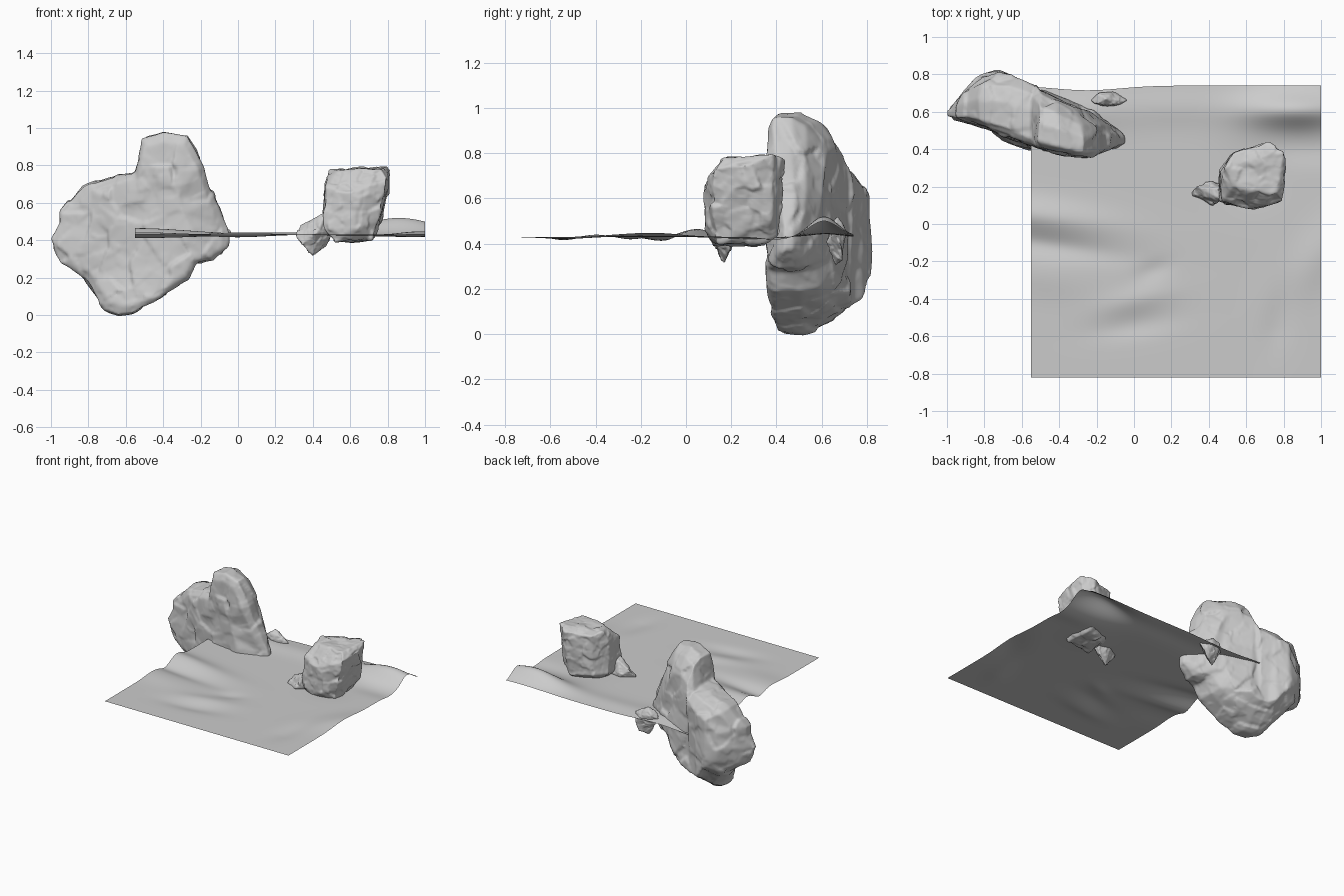
import bpy, bmesh, math
from mathutils import Vector, noise

if "Cube" in bpy.data.objects:
    bpy.data.objects.remove(bpy.data.objects["Cube"])


def lerp_table(table, x):
    """Piecewise linear lookup of rows (x, a, b)."""
    if x <= table[0][0]:
        return table[0][1:]
    for p, q in zip(table, table[1:]):
        if x <= q[0]:
            t = (x - p[0]) / (q[0] - p[0])
            return [a + (b - a) * t for a, b in zip(p[1:], q[1:])]
    return table[-1][1:]


def chip(p):
    """Tilted facet offset: every noise cell gets its own slope."""
    near = noise.voronoi(p)[1][0]
    tilt = noise.cell_vector(near * 3.7) - Vector((.5, .5, .5))
    return max(-.6, min(.6, (p - near).dot(tilt) * 1.6))


def finish_rock(name, bm, voxel, smooth, amp, scale):
    """Remesh a coarse block, cut irregular facets and soften the edges."""
    bmesh.ops.recalc_face_normals(bm, faces=bm.faces)
    me = bpy.data.meshes.new(name)
    bm.to_mesh(me)
    bm.free()
    ob = bpy.data.objects.new(name, me)
    bpy.context.collection.objects.link(ob)
    bpy.context.view_layer.objects.active = ob
    ob.select_set(True)
    m = ob.modifiers.new("remesh", 'REMESH')
    m.mode = 'VOXEL'
    m.voxel_size = voxel
    bpy.ops.object.modifier_apply(modifier="remesh")
    me = ob.data
    moved = []
    for v in me.vertices:
        p = v.co * scale
        d = chip(p) + noise.noise(p * .8) * .4 + chip(p * 2.1) * .3 - .1
        moved.append(v.co + v.normal * amp * d)
    for v, co in zip(me.vertices, moved):
        v.co = co
    s = ob.modifiers.new("soften", 'SMOOTH')
    s.factor = 0.5
    s.iterations = smooth
    bpy.ops.object.modifier_apply(modifier="soften")
    me.polygons.foreach_set("use_smooth", [True] * len(me.polygons))
    ob.select_set(False)
    return ob


def hull_rock(name, pts, voxel, smooth, amp, scale):
    bm = bmesh.new()
    for p in pts:
        bm.verts.new(p)
    bmesh.ops.convex_hull(bm, input=bm.verts)
    loose = [v for v in bm.verts if not v.link_faces]
    bmesh.ops.delete(bm, geom=loose, context='VERTS')
    return finish_rock(name, bm, voxel, smooth, amp, scale)


# Large slab boulder: front outline lofted through its depth
outline = [(-1.005, .41), (-.95, .5), (-.95, .56), (-.83, .69), (-.68, .74), (-.55, .76),
           (-.51, .94), (-.4, .98), (-.27, .96), (-.19, .82), (-.12, .62),
           (-.045, .46), (-.05, .36), (-.13, .29), (-.22, .28), (-.27, .19),
           (-.45, .07), (-.56, .005), (-.64, 0), (-.71, .03), (-.83, .2), (-.95, .28)]
depth = [(-1, .56, .64), (-.88, .535, .75), (-.75, .49, .825), (-.57, .42, .765),
         (-.42, .38, .71), (-.22, .345, .60), (-.05, .42, .51)]      # x, front y, back y
layers = [(.5, 0), (.9, .03), (1, .15), (1, .6), (.93, .85), (.7, 1)]
cx, cz = -.47, .46
bm = bmesh.new()
rings = []
for s, t in layers:
    ring = []
    for x, z in outline:
        X, Z = cx + (x - cx) * s, cz + (z - cz) * s
        y0, y1 = lerp_table(depth, X)
        # the back tapers toward the tip and the peak
        y1 -= max(0, .16 - Z) * 1.1 + max(0, Z - .68) * .3
        y0 -= max(0, .25 - Z) * .2
        y1 = max(y1, y0 + .06)
        ring.append(bm.verts.new((X, y0 + (y1 - y0) * t, Z)))
    rings.append(ring)
n = len(outline)
for a, b in zip(rings, rings[1:]):
    for i in range(n):
        j = (i + 1) % n
        bm.faces.new((a[i], a[j], b[j], b[i]))
for ring in (rings[0], rings[-1]):
    f = bm.faces.new(ring)
    bmesh.ops.triangulate(bm, faces=[f])
finish_rock("large_boulder", bm, .010, 5, .018, 6)

# Medium boulder resting on the ground
hull_rock("medium_boulder", [
    (.45, .12, .46), (.45, .28, .46), (.52, .38, .46), (.70, .41, .44), (.77, .38, .5), (.75, .12, .5),
    (.62, .08, .46), (.52, .12, .39), (.72, .14, .40), (.70, .36, .40), (.54, .30, .39),
    (.47, .12, .68), (.46, .27, .70), (.49, .30, .78), (.53, .20, .77), (.64, .08, .66),
    (.80, .12, .73), (.76, .16, .78), (.80, .39, .80), (.82, .28, .75), (.72, .44, .77), (.53, .38, .76)],
    .008, 4, .015, 11)

# Two small stones poking through the ground
hull_rock("small_stone_front", [
    (.305, .16, .43), (.33, .20, .48), (.34, .13, .38), (.40, .17, .31), (.47, .19, .36),
    (.47, .13, .55), (.45, .19, .54), (.51, .15, .45), (.50, .21, .43), (.42, .10, .44), (.40, .23, .44)],
    .006, 2, .008, 22)
hull_rock("small_stone_back", [
    (-.235, .66, .44), (-.20, .70, .47), (-.20, .64, .49), (-.15, .67, .52), (-.10, .64, .49),
    (-.035, .66, .45), (-.05, .69, .38), (-.12, .71, .46), (-.11, .62, .40), (-.15, .66, .30), (-.09, .69, .32)],
    .006, 2, .008, 22)

# Wavy ground sheet: soft bumps (x, y, length, width, height, turn in degrees)
bumps = [(.86, .61, .28, .09, .09, 0), (.95, .40, .35, .08, -.012, 0), (.2, .62, .3, .09, .012, 0),
         (-.3, .60, .25, .10, .02, 0), (-.55, .05, .42, .08, .035, -8), (-.50, -.11, .4, .06, -.02, -8),
         (-.50, -.27, .25, .11, .012, -10), (.0, -.54, .22, .07, -.014, 10), (.02, -.40, .2, .06, .010, 12),
         (.1, -.25, .1, .05, -.010, 20), (1.0, -.15, .3, .12, .018, 50), (.78, -.5, .25, .08, -.010, 80),
         (.62, .25, .16, .14, -.012, 0)]


def ground_height(x, y):
    h = 0
    for bx, by, length, width, high, deg in bumps:
        c, s = math.cos(math.radians(deg)), math.sin(math.radians(deg))
        u, v = (x - bx) * c + (y - by) * s, (y - by) * c - (x - bx) * s
        h += high * math.exp(-(u / length) ** 2 - (v / width) ** 2)
    return .43 + h * min(1, max(0, (y + .82) / .25))


bm = bmesh.new()
N = 90
grid = []
for j in range(N + 1):
    row = []
    for i in range(N + 1):
        x = -.55 + 1.55 * i / N
        y = -.82 + 1.56 * j / N
        # back edge dips inward slightly near the boulder
        y -= .025 * (j / N) ** 6 * math.exp(-((x + .25) / .25) ** 2)
        row.append(bm.verts.new((x, y, ground_height(x, y))))
    grid.append(row)
for j in range(N):
    for i in range(N):
        bm.faces.new((grid[j][i], grid[j][i + 1], grid[j + 1][i + 1], grid[j + 1][i])).smooth = True
me = bpy.data.meshes.new("ground_sheet")
bm.to_mesh(me)
bm.free()
bpy.context.collection.objects.link(bpy.data.objects.new("ground_sheet", me))
